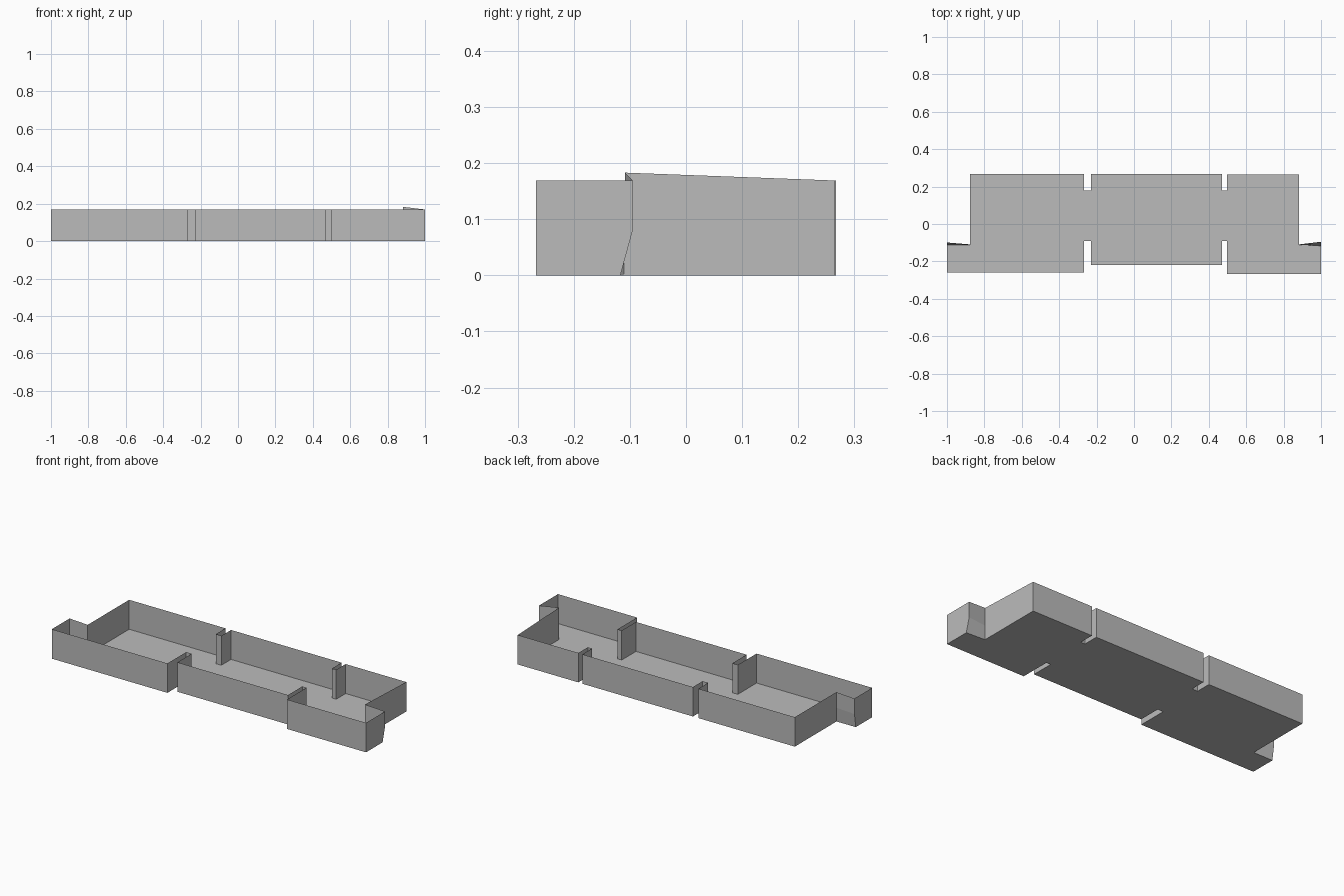
import bpy
import bmesh

if "Cube" in bpy.data.objects:
    bpy.data.objects.remove(bpy.data.objects["Cube"])

grey = bpy.data.materials.new("plain grey")
grey.diffuse_color = (0.5, 0.5, 0.5, 1)
grey.use_nodes = True
grey.node_tree.nodes["Principled BSDF"].inputs["Base Color"].default_value = grey.diffuse_color

WALL_TOP = 0.169
KINK = 0.08          # height where the ear walls bend

# Tray outline, counter-clockwise from the front left corner
outline = [
    (-1.0, -0.26), (-0.266, -0.26), (-0.266, -0.09), (-0.231, -0.09),
    (-0.231, -0.219), (0.471, -0.219), (0.471, -0.09), (0.498, -0.09),
    (0.498, -0.267), (1.0, -0.267), (1.0, -0.095), (0.883, -0.109),
    (0.883, 0.265), (0.498, 0.265), (0.498, 0.179), (0.471, 0.179),
    (0.471, 0.267), (-0.231, 0.267), (-0.231, 0.179), (-0.266, 0.179),
    (-0.266, 0.267), (-0.878, 0.267), (-0.878, -0.109), (-1.0, -0.099),
]
# Ear corners lean inward at floor level; one corner stands taller
floor_y = {10: -0.117, 11: -0.111, 22: -0.111, 23: -0.112}
top_z = {11: 0.183}


def add_mesh(name, bm):
    mesh = bpy.data.meshes.new(name)
    bm.to_mesh(mesh)
    bm.free()
    mesh.materials.append(grey)
    bpy.context.collection.objects.link(bpy.data.objects.new(name, mesh))


floor_points = [(x, floor_y.get(i, y), 0) for i, (x, y) in enumerate(outline)]

# Floor sheet
bm = bmesh.new()
bm.faces.new([bm.verts.new(p) for p in floor_points])
add_mesh("tray_floor", bm)

# Thin walls following the outline
bm = bmesh.new()
rings = [
    [bm.verts.new(p) for p in floor_points],
    [bm.verts.new((x, y, KINK)) for x, y in outline],
    [bm.verts.new((x, y, top_z.get(i, WALL_TOP))) for i, (x, y) in enumerate(outline)],
]
n = len(outline)
for low, high in zip(rings, rings[1:]):
    for i in range(n):
        j = (i + 1) % n
        bm.faces.new((low[i], low[j], high[j], high[i]))
# Merge the flat upper and lower bands where the wall does not bend
bmesh.ops.dissolve_limit(bm, angle_limit=0.01, verts=bm.verts, edges=bm.edges)
add_mesh("tray_walls", bm)
